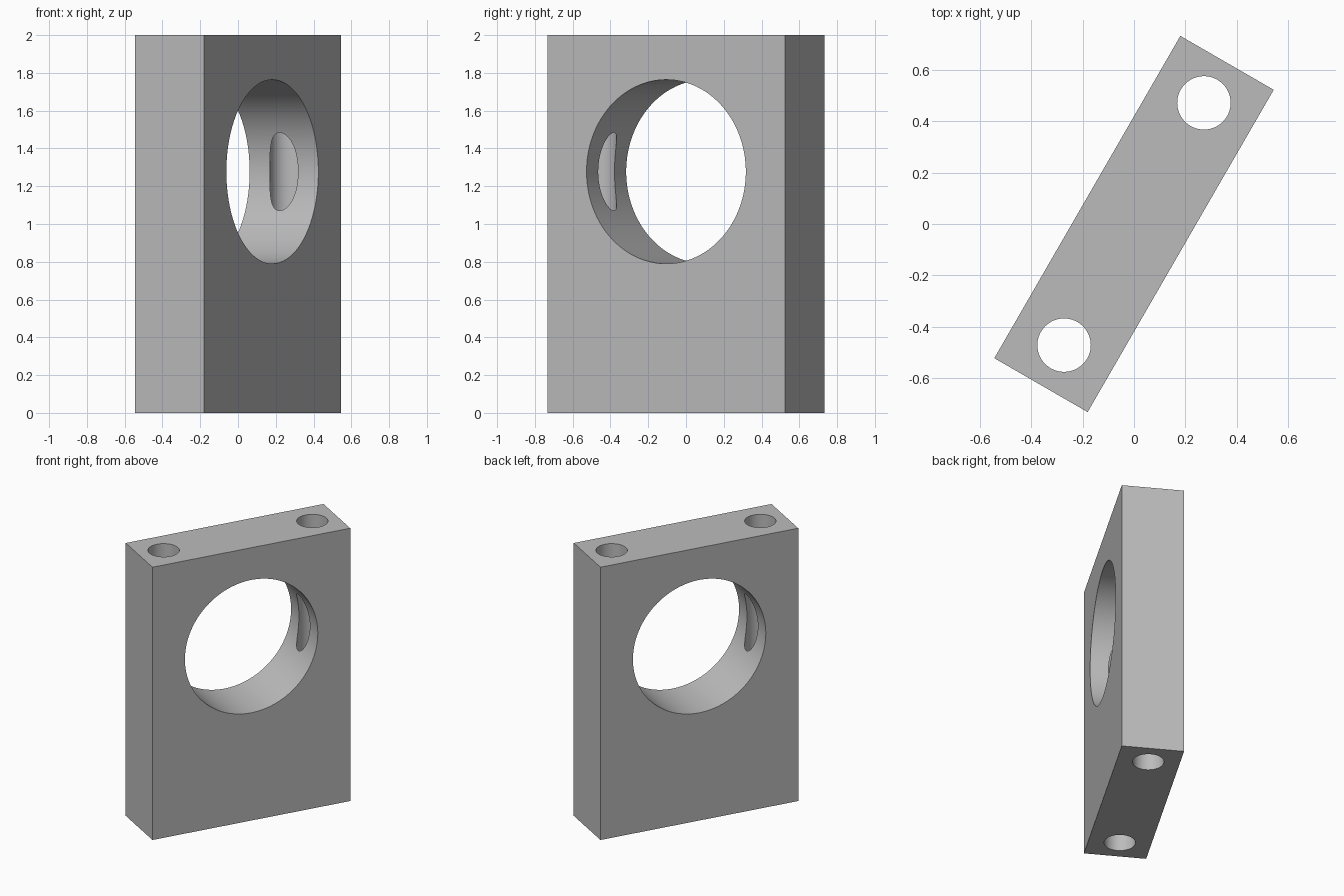
import bpy
from math import radians
from mathutils import Matrix

cube = bpy.data.objects.get("Cube")
if cube:
    bpy.data.objects.remove(cube, do_unlink=True)

LENGTH, THICK, HEIGHT = 1.45, 0.42, 2.0
BORE_R, BORE_Z = 0.487, 1.277
BOLT_R, BOLT_X = 0.104, 0.545

grey = bpy.data.materials.new("light grey")
grey.use_nodes = True
colour = (0.5, 0.5, 0.5, 1)
grey.diffuse_color = colour
grey.node_tree.nodes["Principled BSDF"].inputs["Base Color"].default_value = colour

# Upright rectangular block, its length along local x
bpy.ops.mesh.primitive_cube_add(size=1, location=(0, 0, HEIGHT / 2))
block = bpy.context.object
block.name = "bearing_block"
block.data.transform(Matrix.Diagonal((LENGTH, THICK, HEIGHT, 1)))
block.data.materials.append(grey)


def drill(name, radius, depth, location, rotation=(0, 0, 0)):
    """Cut a round hole through the block."""
    bpy.ops.mesh.primitive_cylinder_add(vertices=128, radius=radius, depth=depth,
                                        location=location, rotation=rotation)
    cutter = bpy.context.object
    cutter.name = name
    cutter.hide_render = True
    cutter.data.materials.append(grey)
    bpy.context.view_layer.objects.active = block
    mod = block.modifiers.new(name, "BOOLEAN")
    mod.operation = "DIFFERENCE"
    mod.solver = "EXACT"
    mod.object = cutter
    bpy.ops.object.modifier_apply(modifier=mod.name)
    bpy.data.objects.remove(cutter, do_unlink=True)


# Large bore across the thickness
drill("bore_cutter", BORE_R, THICK * 2, (0, 0, BORE_Z), (radians(90), 0, 0))

# Vertical bolt holes, which break into the sides of the bore
for side in (-1, 1):
    drill("bolt_hole_cutter", BOLT_R, HEIGHT * 1.2, (side * BOLT_X, 0, HEIGHT / 2))

# Smooth hole walls with sharp rims, then turn the block
bpy.ops.object.select_all(action="DESELECT")
block.select_set(True)
bpy.context.view_layer.objects.active = block
bpy.ops.object.shade_smooth_by_angle(angle=radians(20))
block.rotation_euler.z = radians(60)
